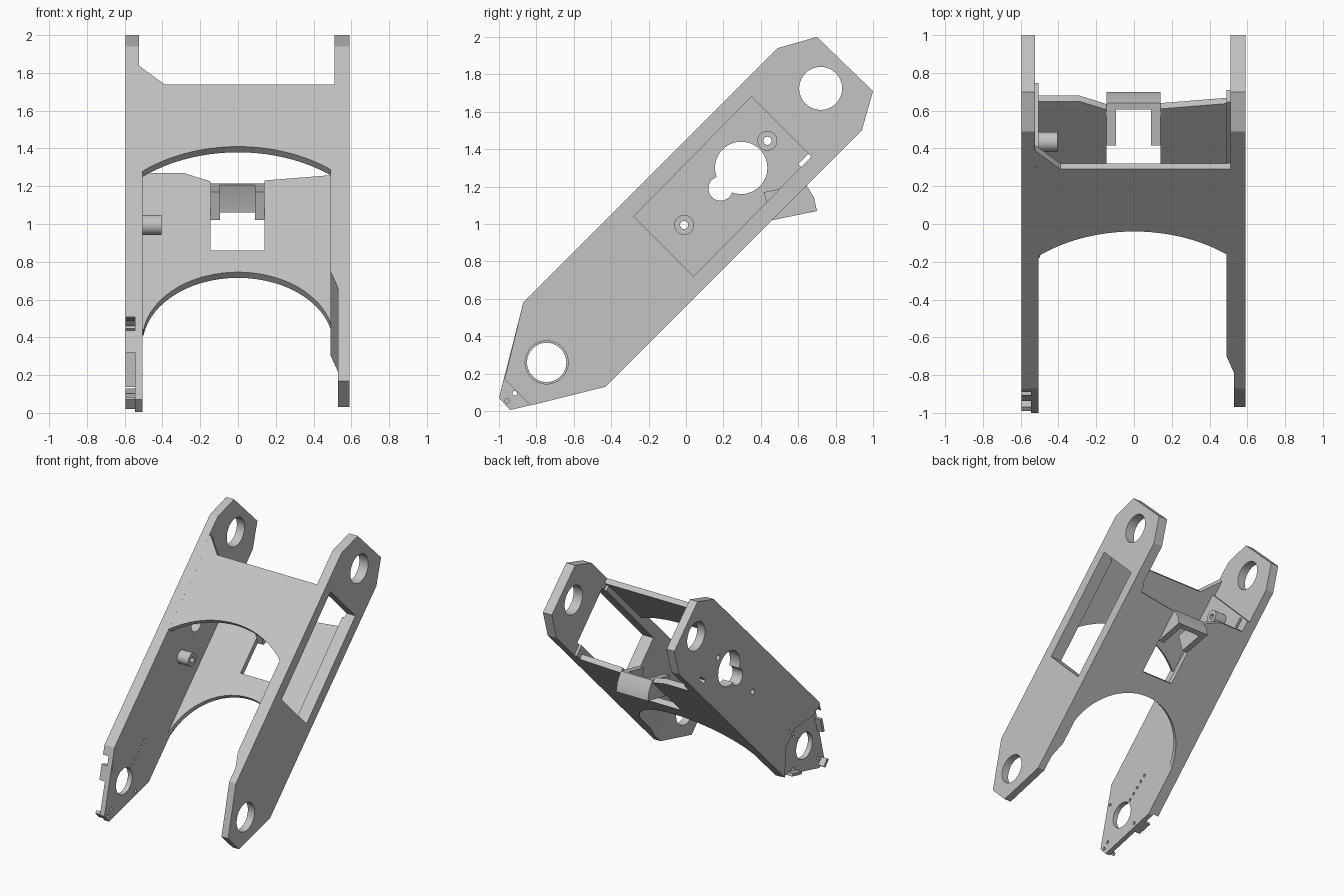
import bpy, bmesh
from math import cos, sin, pi, sqrt
from mathutils import Vector

if "Cube" in bpy.data.objects:
    bpy.data.objects.remove(bpy.data.objects["Cube"])

grey = bpy.data.materials.new("light grey metal")
grey.use_nodes = True
COLOUR = (0.55, 0.55, 0.55, 1)
grey.diffuse_color = COLOUR
grey.node_tree.nodes["Principled BSDF"].inputs["Base Color"].default_value = COLOUR

# Frames: profile axes a and b, extrusion axis c
R = 1 / sqrt(2)
SIDE = (Vector((0, 1, 0)), Vector((0, 0, 1)), Vector((1, 0, 0)))
CROSS = (Vector((1, 0, 0)), Vector((0, R, R)), Vector((0, -R, R)))


def prism(name, pts, c0, c1, frame=SIDE):
    """Extrude a flat profile between two depths."""
    a, b, c = frame
    bm = bmesh.new()
    face = bm.faces.new([bm.verts.new(a * p + b * q + c * c0) for p, q in pts])
    new = bmesh.ops.extrude_face_region(bm, geom=[face])["geom"]
    verts = [v for v in new if isinstance(v, bmesh.types.BMVert)]
    bmesh.ops.translate(bm, verts=verts, vec=c * (c1 - c0))
    bmesh.ops.recalc_face_normals(bm, faces=bm.faces)
    mesh = bpy.data.meshes.new(name)
    bm.to_mesh(mesh)
    bm.free()
    mesh.materials.append(grey)
    obj = bpy.data.objects.new(name, mesh)
    bpy.context.collection.objects.link(obj)
    return obj


def circle(y, z, r, n=48):
    return [(y + r * cos(2 * pi * i / n), z + r * sin(2 * pi * i / n)) for i in range(n)]


def arc(half, low, rise, n=32):
    """Points of a circular arch from -half to half."""
    rad = (half * half + rise * rise) / (2 * rise)
    xs = [-half * cos(pi * i / n) for i in range(n + 1)]
    return [(x, low + sqrt(max(rad * rad - x * x, 0)) - rad + rise) for x in xs]


def cut(obj, *cutters):
    """Subtract each cutter, then discard it."""
    for tool in cutters:
        tool.hide_render = True
        mod = obj.modifiers.new("cut", 'BOOLEAN')
        mod.operation, mod.solver, mod.object = 'DIFFERENCE', 'EXACT', tool
        graph = bpy.context.evaluated_depsgraph_get()
        mesh = bpy.data.meshes.new_from_object(obj.evaluated_get(graph))
        obj.modifiers.clear()
        obj.data = mesh
        bpy.data.objects.remove(tool)


def holes(obj, c0, c1, specs):
    cut(obj, *[prism("hole", circle(*s), c0, c1) for s in specs])


HEAD = [(-0.43, 0.13), (0.94, 1.5), (1, 1.71), (0.7, 2), (0.49, 1.94), (-0.87, 0.58)]
BOSSES = [(0.435, 1.445), (-0.01, 0.995)]

# Right side plate: long tip, recessed outer end, keyhole and bolt holes
right_plate = prism("right_side_plate", HEAD + [(-1, 0.07), (-0.94, 0.005)], -0.595, -0.505)
recess = [(-0.86, 0.55), (-0.79, 0.5), (-0.56, 0.49), (-0.44, 0.38), (-0.42, 0.1),
          (-0.42, -0.2), (-1.2, -0.2), (-1.2, 0.49), (-0.9, 0.49)]
cut(right_plate,
    prism("recess", recess, -0.7, -0.545),
    prism("ear_step", [(-0.525, 1.45), (-0.4, 1.45), (-0.4, 2.2), (-0.525, 2.2)], 0, 2, CROSS),
    prism("slot", [(0.62, 1.3), (0.675, 1.355), (0.655, 1.375), (0.6, 1.32)], -0.7, -0.4))
row = [(-0.48 - 0.0425 * i, 0.49 - 0.035 * i, 0.012, 12) for i in range(5)]
tips = [(-0.6, 0.125), (-0.885, 0.41), (-0.955, 0.055), (-0.915, 0.095)]
holes(right_plate, -0.7, -0.4,
      [(0.72, 1.725, 0.115), (-0.745, 0.26, 0.105), (0.295, 1.3, 0.14), (0.185, 1.19, 0.065)]
      + [(y, z, 0.022, 24) for y, z in BOSSES] + row
      + [(y, z, 0.013, 12) for y, z in tips])

# Small tabs standing on the recessed tip
for name, pts in {
    "front_tab": [(-0.907, 0.435), (-0.936, 0.32), (-0.91, 0.32), (-0.88, 0.435)],
    "end_tab": [(-0.99, 0.07), (-0.945, 0.02), (-0.925, 0.035), (-0.97, 0.085)],
    "lower_tab": [(-0.64, 0.08), (-0.52, 0.108), (-0.525, 0.13), (-0.645, 0.102)],
}.items():
    prism(name, pts, -0.595, -0.543)

# Left side plate: window and thinner lower end
left_plate = prism("left_side_plate", HEAD + [(-0.97, 0.17), (-0.83, 0.03)], 0.49, 0.59)
cut(left_plate,
    prism("window", [(-0.28, 1.04), (0.04, 0.72), (0.67, 1.36), (0.35, 1.68)], 0.4, 0.7),
    prism("taper", [(0.4, 0.035), (0.49, 0.035), (0.53, -0.092), (0.53, -2), (0.4, -2)], -1, 3, CROSS),
    prism("ear_step", [(0.4, 1.4), (0.51, 1.4), (0.51, 2.3), (0.4, 2.3)], -1, 3, CROSS))
holes(left_plate, 0.4, 0.7, [(0.72, 1.725, 0.115), (-0.745, 0.26, 0.115)])

# Tubular bosses inside the right plate
for i, (y, z) in enumerate(BOSSES):
    boss = prism(f"boss_{i + 1}", circle(y, z, 0.053), -0.508, -0.405)
    holes(boss, -0.7, -0.3, [(y, z, 0.022, 24)])

# Upper cross plate with arched lower edge
prism("upper_cross_plate",
      arc(0.505, 0.785, 0.184) + [(0.51, 1.435), (-0.39, 1.435), (-0.527, 1.577), (-0.527, 0.785)],
      0.982, 1.025, CROSS)

# Lower cross plate with deep arch and a slot open at its top
prism("lower_cross_plate",
      arc(0.5, 0.184, 0.431) + [(0.51, 0.184), (0.51, 1.343), (0.14, 1.301), (0.14, 0.778),
                                (-0.145, 0.778), (-0.145, 1.294), (-0.29, 1.358), (-0.527, 1.358),
                                (-0.527, 0.184)],
      0.396, 0.439, CROSS)

# Hooded bracket in the slot
cheek = [(0.415, 1.17), (0.64, 1.215), (0.685, 1.14), (0.7, 1.07), (0.46, 1.02)]
prism("bracket_right_cheek", cheek, -0.145, -0.095)
prism("bracket_left_cheek", cheek, 0.09, 0.14)
prism("bracket_back", [(0.605, 1.207), (0.64, 1.215), (0.685, 1.14), (0.7, 1.07), (0.66, 1.06), (0.645, 1.12)],
      -0.095, 0.09)

# Smooth the round walls, keep flat faces crisp
bpy.ops.object.select_all(action='DESELECT')
for obj in bpy.context.collection.objects:
    if obj.type == 'MESH' and obj.data.materials and obj.data.materials[0] == grey:
        obj.select_set(True)
        bpy.context.view_layer.objects.active = obj
bpy.ops.object.shade_smooth_by_angle(angle=0.5)
